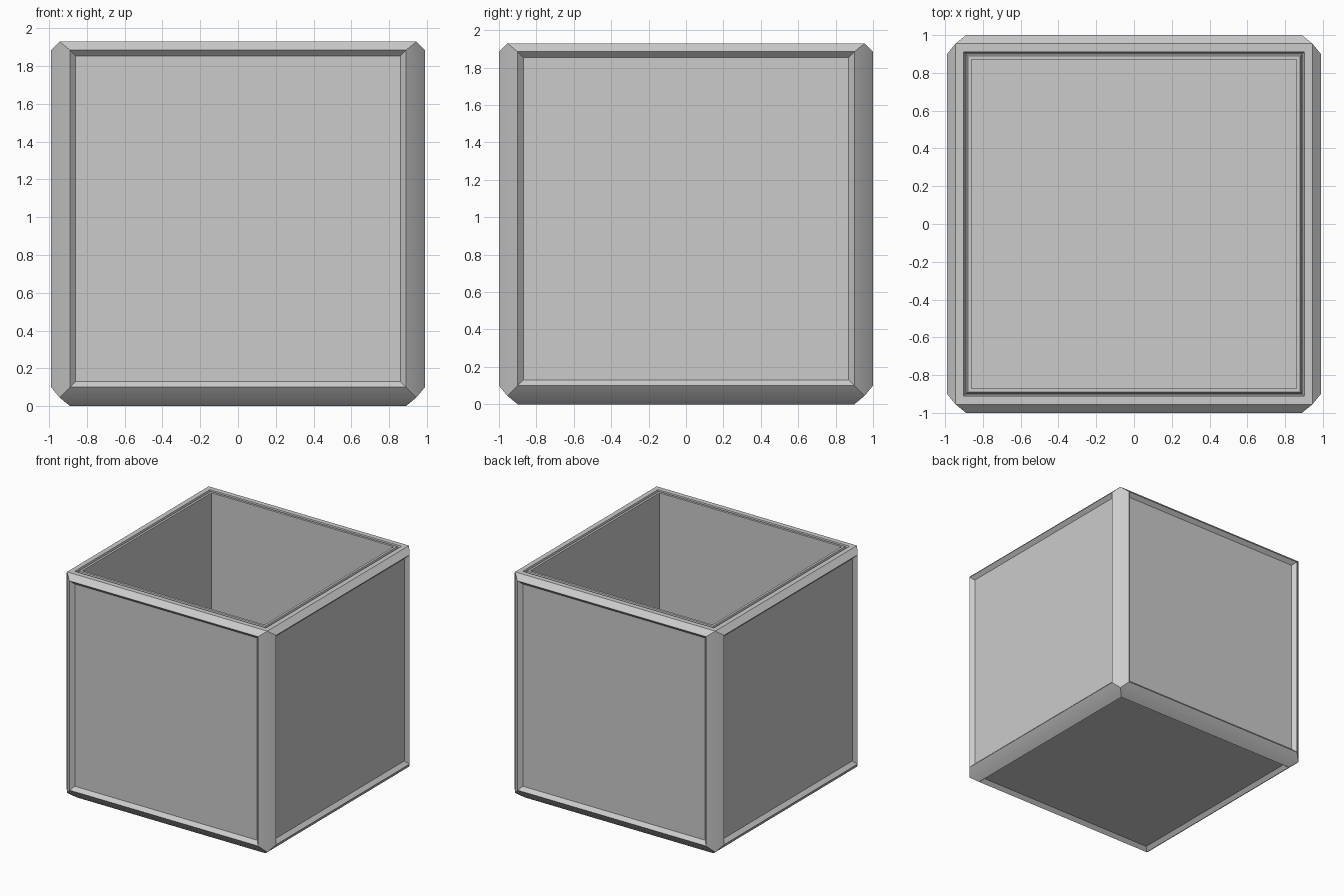
import bpy, bmesh, math
from itertools import product
from mathutils import Vector

if "Cube" in bpy.data.objects:
    bpy.data.objects.remove(bpy.data.objects["Cube"])

HALF = (0.99, 1.0)      # outer half sizes in x and y
RIM_Z = 1.93            # top of the rim
BEVEL = 0.1             # width of the bevelled edge bars
MID = 0.045             # offset of the bevel's middle line
RECESS = 0.03           # panel recess depth and slope width

bm = bmesh.new()
hx, hy = HALF
side_z = (BEVEL, RIM_Z - MID)

# Outer body: side faces, bottom face and mitred corners wrapped in a hull
points = []
for sx, sy in product((-1, 1), repeat=2):
    for z in side_z:
        points.append((sx * hx, sy * (hy - BEVEL), z))
        points.append((sx * (hx - BEVEL), sy * hy, z))
    points.append((sx * (hx - BEVEL), sy * (hy - BEVEL), 0))
    for z in (MID, RIM_Z):
        points.append((sx * (hx - MID), sy * (hy - MID), z))
for p in points:
    bm.verts.new(p)
bmesh.ops.convex_hull(bm, input=bm.verts[:])
bmesh.ops.dissolve_limit(bm, angle_limit=math.radians(1),
                         verts=bm.verts[:], edges=bm.edges[:])
bmesh.ops.recalc_face_normals(bm, faces=bm.faces[:])


def facing(direction):
    """The largest face looking along the given direction."""
    d = Vector(direction)
    return max((f for f in bm.faces if f.normal.dot(d) > 0.999),
               key=lambda f: f.calc_area())


def inset(face, width, depth=0.0):
    bmesh.ops.inset_individual(bm, faces=[face], thickness=width,
                               depth=depth, use_even_offset=True)
    bm.normal_update()


# Recessed panels on the four sides and the underside
for d in ((1, 0, 0), (-1, 0, 0), (0, 1, 0), (0, -1, 0), (0, 0, -1)):
    inset(facing(d), RECESS, -RECESS)

# Rim with a narrow groove, then the inner ledge
top = facing((0, 0, 1))
for width, depth in ((0.043, 0), (0.009, -0.03), (0.004, 0),
                     (0.009, 0.03), (0.02, 0)):
    inset(top, width, depth)

# Hollow interior
lower = bmesh.ops.extrude_discrete_faces(bm, faces=[top])["faces"][0]
bmesh.ops.translate(bm, verts=lower.verts[:], vec=(0, 0, 0.13 - RIM_Z))
bmesh.ops.recalc_face_normals(bm, faces=bm.faces[:])

mesh = bpy.data.meshes.new("open_box")
bm.to_mesh(mesh)
bm.free()
box = bpy.data.objects.new("open_box", mesh)
bpy.context.collection.objects.link(box)
bpy.context.view_layer.objects.active = box
box.select_set(True)
bpy.ops.object.shade_smooth_by_angle(angle=math.radians(25))
